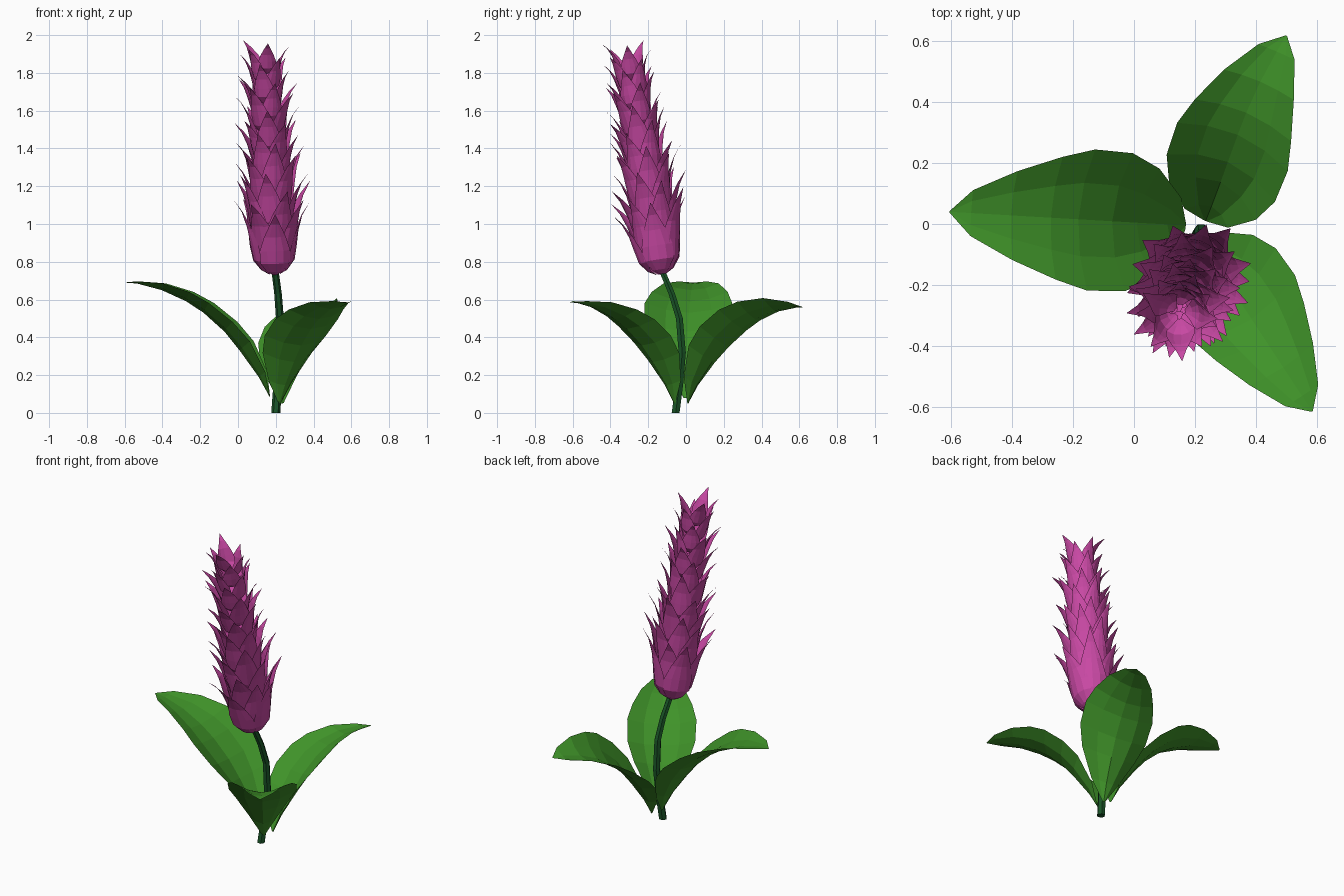
import bpy, math, random
from mathutils import Vector

if "Cube" in bpy.data.objects:
    bpy.data.objects.remove(bpy.data.objects["Cube"])

random.seed(4)


def material(name, rgb):
    m = bpy.data.materials.new(name)
    m.diffuse_color = (*rgb, 1)
    m.use_nodes = True
    m.node_tree.nodes["Principled BSDF"].inputs["Base Color"].default_value = m.diffuse_color
    return m


PINK = material("bract_pink", (0.58, 0.065, 0.37))
GREEN = material("leaf_green", (0.05, 0.29, 0.022))
DARK = material("stem_green", (0.01, 0.09, 0.02))


def make(name, verts, faces, mat):
    me = bpy.data.meshes.new(name)
    me.from_pydata(verts, [], faces)
    me.materials.append(mat)
    ob = bpy.data.objects.new(name, me)
    bpy.context.collection.objects.link(ob)
    return ob


def grid_faces(rows, cols, start=0):
    return [(start + i * cols + j, start + i * cols + j + 1,
             start + (i + 1) * cols + j + 1, start + (i + 1) * cols + j)
            for i in range(rows - 1) for j in range(cols - 1)]


# Stem: six-sided tube along a bent path, running up inside the flower
path = [(.20, -.055, 0), (.21, -.035, .15), (.22, -.02, .32), (.222, -.035, .5),
        (.212, -.075, .63), (.195, -.13, .76), (.18, -.19, 1.15)]
sides = 6
verts, faces = [], []
for i, p in enumerate(path):
    r = .024 - .001 * i
    for k in range(sides):
        a = k * math.tau / sides
        verts.append((p[0] + r * math.cos(a), p[1] + r * math.sin(a), p[2]))
for i in range(len(path) - 1):
    for k in range(sides):
        n = (k + 1) % sides
        faces.append((i * sides + k, i * sides + n, (i + 1) * sides + n, (i + 1) * sides + k))
faces += [tuple(reversed(range(sides))), tuple(range(len(verts) - sides, len(verts)))]
make("stem", verts, faces, DARK)

# Leaves: arched midrib (distance, height), half width, and cupping per row
LEAF = [(0, .08, .008, 0), (.06, .19, .09, .05), (.16, .33, .18, .085), (.24, .43, .225, .08),
        (.35, .53, .23, .07), (.44, .59, .2, .06), (.57, .65, .145, .04),
        (.70, .685, .075, .012), (.77, .69, .003, 0)]


def leaf(name, base, tip, cup, bow, roll=0, arch=0):
    b, t = Vector(base), Vector(tip)
    flat = Vector((t.x - b.x, t.y - b.y, 0))
    sx, sz = flat.length / .77, (t.z - b.z) / .61
    fwd = flat.normalized()
    side = Vector((-fwd.y, fwd.x, 0))
    mid = [b + fwd * d * sx + Vector((0, 0, (z - .08) * sz + arch * math.sin(math.pi * d / .77)))
           + side * bow * math.sin(math.pi * (d / .77) ** 1.5) for d, z, w, c in LEAF]
    verts = []
    for i, (d, z, w, c) in enumerate(LEAF):
        run = mid[min(i + 1, len(mid) - 1)] - mid[max(i - 1, 0)]
        up = run.cross(side).normalized()
        if up.z < 0:
            up = -up
        for u in (-1, -.52, 0, .52, 1):
            verts.append(mid[i] + side * u * w * sx + up * c * cup * abs(u) ** 1.9
                         + Vector((0, 0, roll * u * w / .23)))
    make(name, verts, grid_faces(len(LEAF), 5), GREEN)


leaf("leaf_left", (.17, -.005, .08), (-.605, .04, .69), .95, 0)
leaf("leaf_back", (.235, .01, .05), (.5, .618, .56), 1.0, .02, -.045, .02)
leaf("leaf_front", (.22, -.06, .05), (.585, -.615, .585), .95, 0)

# Flower spike: spiral of pointed cupped bracts around a leaning axis
LOW, HIGH = Vector((.193, -.13, .735)), Vector((.14, -.325, 1.995))
axis = (HIGH - LOW).normalized()
ex = Vector((1, 0, 0))
ex = (ex - axis * ex.dot(axis)).normalized()
ey = axis.cross(ex)
total = (HIGH - LOW).length
# height fraction, radius factor, half width factor
BRACT = [(0, .25, .5), (.06, .6, .85), (.2, .95, 1), (.4, 1.08, .9),
         (.62, 1.2, .6), (.83, 1.42, .27), (1, 1.78, .01)]
COUNT = 58
verts, faces = [], []
for n in range(COUNT):
    f = n / (COUNT - 1)
    length = .40 - .21 * f + random.uniform(-.05, .05) * (1 - .7 * f)
    s0 = max(0, (n - 4) / (COUNT - 5)) * (total - .2)
    radius = .116 - .048 * f
    flare = random.uniform(-.1, .35)
    angle = n * math.radians(137.5)
    # shallow curved bracts, leaning outward by a varying amount
    out = ex * math.cos(angle) + ey * math.sin(angle)
    across = ey * math.cos(angle) - ex * math.sin(angle)
    start = len(verts)
    for h, rf, wf in BRACT:
        cx = min(rf, 1.1) * radius
        for u in (-1, -.5, 0, .5, 1):
            a = u * wf * .8
            verts.append(LOW + axis * (s0 + h * length)
                         + out * (radius * (rf + flare * h * h) - cx * (1 - math.cos(a)))
                         + across * cx * math.sin(a))
    faces += grid_faces(len(BRACT), 5, start)
make("flower_bracts", verts, faces, PINK)
